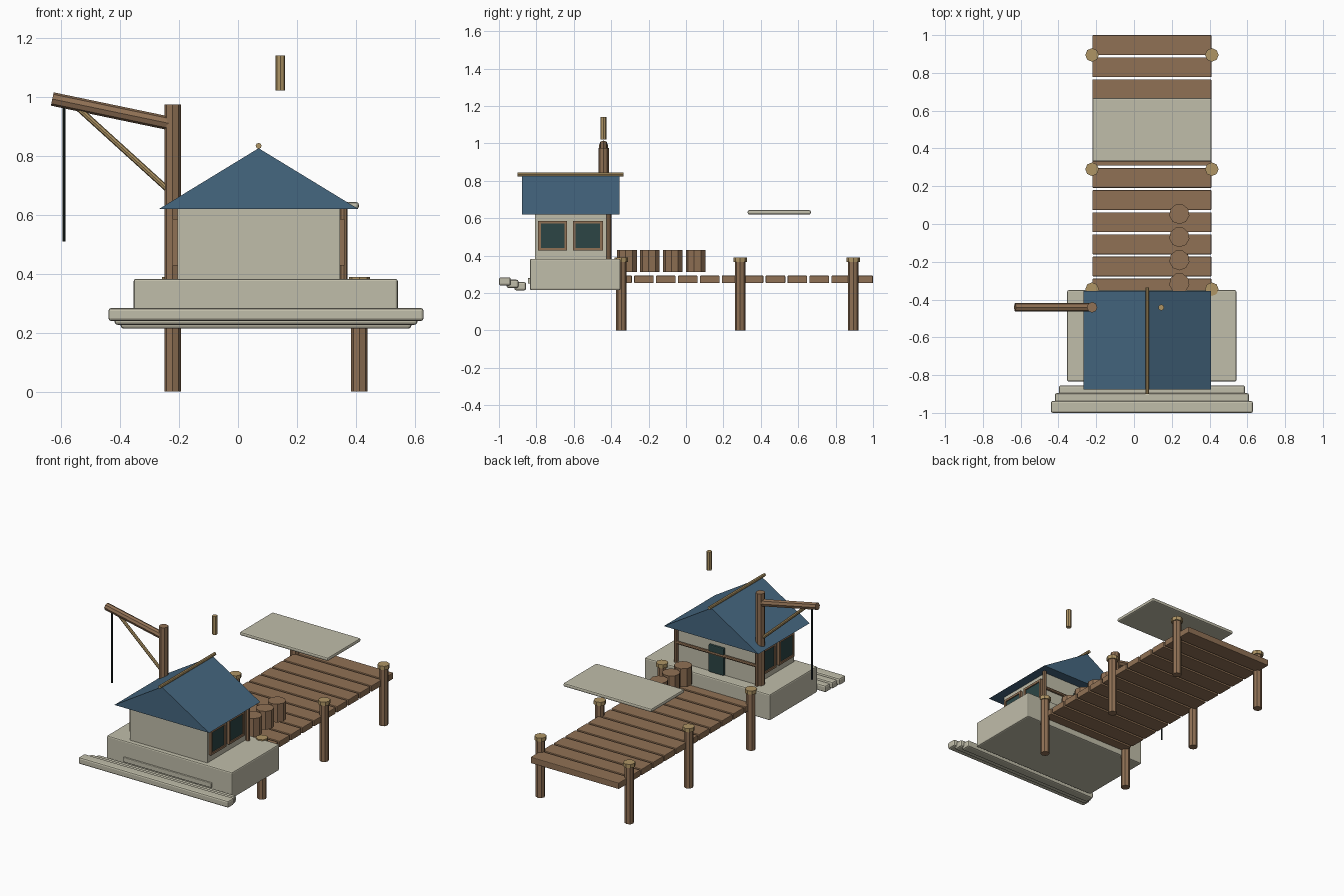
import bpy
import bmesh
from mathutils import Vector

cube = bpy.data.objects.get("Cube")
if cube:
    bpy.data.objects.remove(cube, do_unlink=True)


def material(name, rgb):
    m = bpy.data.materials.new(name)
    m.use_nodes = True
    m.diffuse_color = (*rgb, 1)
    m.node_tree.nodes["Principled BSDF"].inputs["Base Color"].default_value = (*rgb, 1)
    return m


STONE = material("pale stone", (0.53, 0.51, 0.40))
WOOD = material("brown wood", (0.28, 0.165, 0.09))
TAN = material("tan wood", (0.43, 0.30, 0.13))
BLUE = material("blue roof", (0.06, 0.135, 0.215))
GLASS = material("dark green", (0.025, 0.06, 0.06))
ROPE = material("black rope", (0.012, 0.022, 0.02))


def finish(name, bm, mat):
    mesh = bpy.data.meshes.new(name)
    bmesh.ops.recalc_face_normals(bm, faces=bm.faces)
    bm.to_mesh(mesh)
    bm.free()
    mesh.materials.append(mat)
    ob = bpy.data.objects.new(name, mesh)
    bpy.context.collection.objects.link(ob)
    return ob


def box(name, mat, x, y, z, bevel=0.0):
    """Box from (min, max) ranges on each axis."""
    bm = bmesh.new()
    bmesh.ops.create_cube(bm, size=1)
    for v in bm.verts:
        v.co = [(r[0] + r[1]) / 2 + c * (r[1] - r[0]) for r, c in zip((x, y, z), v.co)]
    ob = finish(name, bm, mat)
    if bevel:
        mod = ob.modifiers.new("soft edge", 'BEVEL')
        mod.width = bevel
        mod.segments = 2
    return ob


def rod(name, mat, a, b, radius, sides=8):
    """Faceted cylinder between two points."""
    a, b = Vector(a), Vector(b)
    bm = bmesh.new()
    bmesh.ops.create_cone(bm, cap_ends=True, segments=sides, radius1=radius,
                          radius2=radius, depth=(b - a).length)
    ob = finish(name, bm, mat)
    ob.location = (a + b) / 2
    ob.rotation_euler = (b - a).to_track_quat('Z', 'Y').to_euler()
    return ob


MID = 0.07  # cabin centre line

# Foundation, ledge and front steps
box("foundation", STONE, (-0.354, 0.542), (-0.834, -0.35), (0.215, 0.383), 0.008)
box("front_ledge", STONE, (-0.23, 0.4), (-0.845, -0.8), (0.25, 0.28), 0.004)
for i in range(3):
    y, z, inset = -1 + 0.041 * i, 0.24 - 0.013 * i, 0.021 * i
    box(f"step_{i + 1}", STONE, (-0.44 + inset, 0.63 - inset), (y, y + 0.063),
        (z, z + 0.044), 0.01)

# Cabin
box("cabin_walls", STONE, (-0.206, 0.346), (-0.807, -0.42), (0.38, 0.622))
for side, sx in (("right", -1), ("left", 1)):
    for label, y0, y1 in (("front", -0.79, -0.635), ("back", -0.605, -0.445)):
        name = f"{side}_{label}_window"
        wall = MID + sx * 0.276

        def span(inner, outer):
            return sorted((wall + sx * inner, wall + sx * outer))
        box(name + "_glass", GLASS, span(-0.005, 0.009), (y0 + 0.01, y1 - 0.01), (0.44, 0.575))
        out = span(-0.005, 0.016)
        for part, ys, zs in (("sill", (y0, y1), (0.428, 0.442)),
                             ("head", (y0, y1), (0.572, 0.586)),
                             ("jamb_a", (y0, y0 + 0.014), (0.428, 0.586)),
                             ("jamb_b", (y1 - 0.014, y1), (0.428, 0.586))):
            box(f"{name}_{part}", WOOD, out, ys, zs)
    rod(f"{side}_corner_timber", WOOD, (MID + sx * 0.289, -0.412, 0.38),
        (MID + sx * 0.289, -0.412, 0.622), 0.013)
rod("back_rail", WOOD, (MID - 0.289, -0.41, 0.51), (MID + 0.289, -0.41, 0.51), 0.01)
box("back_door", GLASS, (MID - 0.055, MID + 0.055), (-0.425, -0.405), (0.383, 0.56), 0.006)

# Gable roof
bm = bmesh.new()
profile = [bm.verts.new((x, -0.877, z)) for x, z in
           ((MID - 0.338, 0.62), (MID + 0.338, 0.62), (MID, 0.826))]
face = bm.faces.new(profile)
extruded = bmesh.ops.extrude_face_region(bm, geom=[face], use_keep_orig=True)
bmesh.ops.translate(bm, vec=(0, 0.521, 0),
                    verts=[g for g in extruded["geom"] if isinstance(g, bmesh.types.BMVert)])
finish("roof", bm, BLUE)
rod("ridge_pole", TAN, (MID, -0.9, 0.834), (MID, -0.335, 0.834), 0.01)
rod("floating_peg", TAN, (0.144, -0.442, 1.022), (0.144, -0.442, 1.141), 0.016)

# Dock planks, posts and caps
for i in range(12):
    y = 0.947 - 0.1172 * i
    box(f"dock_plank_{i + 1}", WOOD, (-0.22, 0.41), (y - 0.0525, y + 0.0525),
        (0.253, 0.293), 0.004)
for x in (-0.222, 0.412):
    for y in (-0.345, 0.29, 0.895):
        rod("dock_post", WOOD, (x, y, 0), (x, y, 0.375), 0.028)
        rod("dock_post_cap", TAN, (x, y, 0.366), (x, y, 0.39), 0.036)

# Barrels and floating slab
for i in range(4):
    y = 0.053 - 0.1222 * i
    rod(f"barrel_{i + 1}", WOOD, (0.24, y, 0.312), (0.24, y, 0.43), 0.054, 9)
box("floating_slab", STONE, (-0.22, 0.41), (0.33, 0.667), (0.62, 0.643), 0.008)

# Crane
Y = -0.441
rod("crane_post", WOOD, (-0.222, Y, 0.35), (-0.222, Y, 0.975), 0.028)
rod("crane_beam", WOOD, (-0.63, Y, 0.993), (-0.222, Y, 0.908), 0.023)
rod("crane_brace", TAN, (-0.54, Y, 0.96), (-0.235, Y, 0.683), 0.01)
rod("crane_rope", ROPE, (-0.59, Y, 0.51), (-0.59, Y, 0.98), 0.005)
